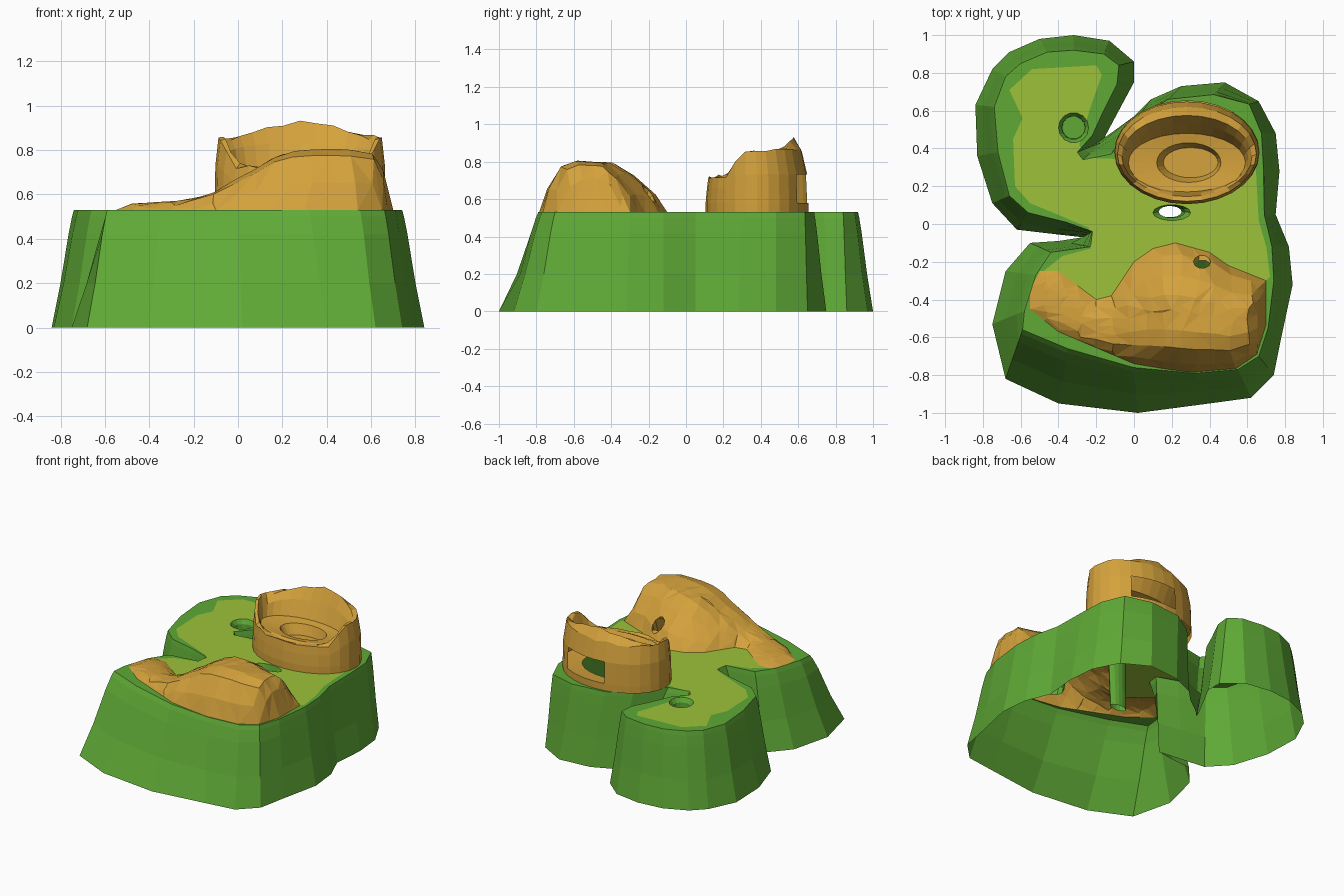
import bpy, bmesh, math, random
from mathutils import Vector
from mathutils.geometry import delaunay_2d_cdt

if "Cube" in bpy.data.objects:
    bpy.data.objects.remove(bpy.data.objects["Cube"])

random.seed(4)
TOP = 0.53


def material(name, rgb):
    m = bpy.data.materials.new(name)
    m.diffuse_color = (*rgb, 1)
    m.use_nodes = True
    m.node_tree.nodes["Principled BSDF"].inputs["Base Color"].default_value = m.diffuse_color
    return m


GREEN = material("grass green", (0.115, 0.4, 0.037))
LIGHT = material("light green", (0.34, 0.54, 0.044))
EARTH = material("earth orange", (0.66, 0.36, 0.045))


def make_object(name, verts, faces, mats, indices=None):
    me = bpy.data.meshes.new(name)
    me.from_pydata([tuple(v) for v in verts], [], faces)
    for m in mats:
        me.materials.append(m)
    if indices:
        me.polygons.foreach_set("material_index", indices)
    me.update()
    ob = bpy.data.objects.new(name, me)
    bpy.context.collection.objects.link(ob)
    return ob


def loft(name, rings, mat, cap=False, skip=lambda c: False):
    """Join closed rings with quads; skip drops quads by centre point."""
    n = len(rings[0])
    verts = [Vector(p) for r in rings for p in r]
    faces = []
    for k in range(len(rings) - 1):
        for i in range(n):
            f = (k * n + i, k * n + (i + 1) % n, (k + 1) * n + (i + 1) % n, (k + 1) * n + i)
            if not skip(sum((verts[j] for j in f), Vector()) / 4):
                faces.append(f)
    if cap:
        faces.append(tuple(range(len(verts) - n, len(verts))))
    return make_object(name, verts, faces, [mat])


def interp(table, x):
    if x <= table[0][0]:
        return table[0][1]
    for (a, u), (b, v) in zip(table, table[1:]):
        if x <= b:
            return u + (v - u) * (x - a) / (b - a)
    return table[-1][1]


def inside(p, poly):
    hit = False
    for (ax, ay), (bx, by) in zip(poly, poly[1:] + poly[:1]):
        if (ay > p[1]) != (by > p[1]) and p[0] < (bx - ax) * (p[1] - ay) / (by - ay) + ax:
            hit = not hit
    return hit


def divide(poly, step):
    out = []
    for (ax, ay), (bx, by) in zip(poly, poly[1:] + poly[:1]):
        n = max(1, round(math.hypot(bx - ax, by - ay) / step))
        out += [(ax + (bx - ax) * i / n, ay + (by - ay) * i / n) for i in range(n)]
    return out


def ellipse(cx, cy, rx, ry, n):
    return [(cx + rx * math.cos(2 * math.pi * i / n), cy + ry * math.sin(2 * math.pi * i / n)) for i in range(n)]


# Island outline at the ground and at the upper rim, running clockwise
foot = [(-.27, -.07), (-.45, -.05), (-.62, -.03), (-.75, .11), (-.83, .36), (-.84, .63), (-.75, .82),
        (-.66, .91), (-.5, .98), (-.32, 1), (-.13, .97), (0, .86), (0, .75), (-.07, .62), (-.15, .47),
        (-.16, .44), (-.11, .49), (0, .57), (.09, .66), (.25, .73), (.48, .75), (.66, .65), (.75, .48),
        (.77, .28), (.75, .05), (.82, -.12), (.84, -.32), (.78, -.6), (.74, -.8), (.62, -.92), (.4, -.95),
        (.02, -1), (-.4, -.95), (-.68, -.82), (-.75, -.53), (-.68, -.25), (-.55, -.1), (-.4, -.09)]
rim = [(-.22, -.04), (-.36, .01), (-.56, .06), (-.66, .15), (-.72, .38), (-.74, .62), (-.68, .78),
       (-.6, .85), (-.46, .91), (-.32, .92), (-.16, .9), (-.08, .84), (-.09, .74), (-.17, .58), (-.22, .47),
       (-.3, .38), (-.27, .34), (-.12, .37), (.02, .56), (.18, .66), (.42, .685), (.61, .635), (.675, .48),
       (.685, .3), (.69, .05), (.73, -.12), (.74, -.3), (.71, -.55), (.66, -.7), (.55, -.77), (.32, -.79),
       (0, -.76), (-.35, -.66), (-.59, -.56), (-.58, -.46), (-.52, -.27), (-.44, -.15), (-.23, -.12)]
profile = [(0, 0), (.2, .4), (.42, .76), (.5, .92), (TOP, 1)]
rings = [[(a + (c - a) * t, b + (d - b) * t, z) for (a, b), (c, d) in zip(foot, rim)] for z, t in profile]
loft("island_walls", [r[::-1] for r in rings], GREEN)

# Hill: crest height along x, front and back edges, and a section across it
crest = [(-.55, 0), (-.5, .028), (-.25, .043), (-.12, .07), (-.04, .12), (.05, .17), (.18, .25), (.3, .275),
         (.57, .27), (.63, .245), (.67, .14), (.7, 0)]
hill_front = [(-.55, -.45), (-.4, -.57), (0, -.74), (.15, -.765), (.3, -.785), (.54, -.765), (.65, -.69), (.7, -.53)]
hill_back = [(-.55, -.35), (-.5, -.25), (-.4, -.25), (-.2, -.4), (-.12, -.38), (0, -.2), (.1, -.13), (.22, -.1),
             (.4, -.15), (.5, -.22), (.7, -.3)]
section = [(0, 0), (.06, .45), (.18, .9), (.32, 1), (.6, .96), (.75, .75), (.92, .35), (1, 0)]
hill_edge = hill_front + hill_back[::-1]


def hill_height(x, y):
    f, b = interp(hill_front, x), interp(hill_back, x)
    s = (y - f) / (b - f)
    return interp(crest, x) * interp(section, s) if 0 < s < 1 else 0


# Ground: triangulated top with the light lawn, the hill and openings
lawn = [(-.24, -.02), (-.38, .04), (-.55, .11), (-.63, .2), (-.64, .45), (-.59, .56), (-.66, .71), (-.54, .82),
        (-.2, .84), (-.17, .79), (-.23, .62), (-.29, .42), (-.26, .35), (-.1, .345), (.2, .6), (.64, .4),
        (.65, .2), (.66, .02), (.7, -.12), (.72, -.28), (.6, -.45), (-.4, -.4), (-.48, -.25), (-.38, -.17), (-.23, -.13)]
mesa_foot = ellipse(.28, .38, .385, .275, 28)
openings = [mesa_foot, ellipse(-.32, .51, .08, .08, 14), ellipse(.2, .06, .1, .042, 14), ellipse(.36, -.2, .045, .035, 10)]
points, edges = [], []
# only the part of the lawn edge outside the hill is cut into the ground
for poly in [rim, divide(lawn, .05), divide(hill_edge, .11)] + openings:
    n0, n = len(points), len(poly)
    points += poly
    under = [len(poly) > 40 and inside(p, hill_edge) for p in poly]
    edges += [(n0 + i, n0 + (i + 1) % n) for i in range(n) if not (under[i] and under[(i + 1) % n])]
    if any(under) and len(poly) > 60:
        for i in range(n):
            if under[i]:
                points[n0 + i] = (poly[i][0], poly[i][1] + random.uniform(-.05, .05))
for i in range(-9, 10):
    for j in range(-11, 13):
        p = (i * .085 + random.uniform(-.015, .015), j * .08 + random.uniform(-.015, .015))
        if inside(p, rim) and not inside(p, hill_edge):
            points.append(p)
# regular net that follows the hill section
for i in range(13):
    x = -.47 + i * .09
    f, b = interp(hill_front, x), interp(hill_back, x)
    for s in (.06, .18, .32, .46, .6, .75, .92):
        p = (x + random.uniform(-.015, .015), f + (b - f) * s)
        if math.hypot(p[0] - .36, p[1] + .2) > .06:
            points.append(p)
points += [(.655, -.62 + .07 * i) for i in range(5)]
out = delaunay_2d_cdt([Vector(p) for p in points], edges, [], 0, 1e-4)
verts = []
for v in out[0]:
    h = hill_height(v.x, v.y)
    verts.append((v.x, v.y, TOP + (h + random.uniform(-.005, .005) if h > .05 else h)))
faces, idx = [], []
for f in out[2]:
    c = sum((out[0][i] for i in f), Vector((0, 0))) / len(f)
    if inside(c, rim) and not any(inside(c, o) for o in openings):
        faces.append(tuple(f))
        idx.append(2 if inside(c, hill_edge) else 1 if inside(c, lawn) else 0)
make_object("ground_and_hill", verts, faces, [GREEN, LIGHT, EARTH], idx)

# Mesa: low front basin with a tall curved ridge behind, and an opening at the back
outer_top = [(.1, .72), (.22, .72), (.29, .85), (.45, .86), (.68, .855)]
inner_top = [(.15, .715), (.22, .725), (.3, .84), (.4, .87), (.56, .93)]
shelf_top = [(.15, .715), (.26, .72), (.32, .78), (.4, .8), (.56, .84)]


def ring(e, z):
    return [(x, y, z(x, y) if callable(z) else z) for x, y in e]


mesa = [ring(mesa_foot, TOP), ring(mesa_foot, .58),
        ring(ellipse(.28, .38, .382, .268, 28), lambda x, y: .58 + .55 * (interp(outer_top, y) - .58)),
        ring(ellipse(.28, .37, .368, .25, 28), lambda x, y: interp(outer_top, y) + random.uniform(-.012, .012)),
        ring(ellipse(.28, .36, .345, .215, 28),
             lambda x, y: interp(inner_top, y) - (.15 * abs(x - .3) if y > .4 else 0) + random.uniform(-.008, .008)),
        ring(ellipse(.28, .345, .325, .185, 28), lambda x, y: interp(shelf_top, y)),
        ring(ellipse(.28, .325, .31, .155, 28), .72),
        ring(ellipse(.29, .325, .17, .105, 28), .71),
        ring(ellipse(.3, .325, .145, .08, 28), .64)]
loft("mesa", mesa, EARTH, cap=True,
     skip=lambda c: c.y > .58 and .22 < c.x < .56 and .57 < c.z < .74)
loft("opening_ledge", [ring(mesa_foot, .58), ring(ellipse(.28, .38, .25, .17, 28), .57)], EARTH)

# Cup sunk in the rounded lawn
loft("cup", [ring(openings[1], TOP), ring(ellipse(-.32, .51, .062, .062, 14), .5),
             ring(ellipse(-.32, .51, .06, .06, 14), .42)], GREEN, cap=True)

# Open drain tube in front of the mesa
loft("drain_tube", [ring(openings[2], TOP), ring(ellipse(.2, .065, .07, .032, 14), .49),
                    ring(ellipse(.19, .065, .062, .03, 14), .1)], GREEN)

# Bent pipe running under the hill, with an earth mouth
pipe = [[(x, y, TOP + hill_height(x, y)) for x, y in openings[3]]]
for k, (y, z) in enumerate([(-.24, .56), (-.29, .53), (-.34, .46), (-.37, .36)]):
    a = .6 - .2 * k
    pipe.append([(.36 + .06 * u, y + .06 * v * math.cos(a), z + .06 * v * math.sin(a)) for u, v in ellipse(0, 0, 1, 1, 10)])
loft("pipe_mouth", pipe[:2], EARTH)
loft("hill_pipe", pipe[1:], GREEN)
